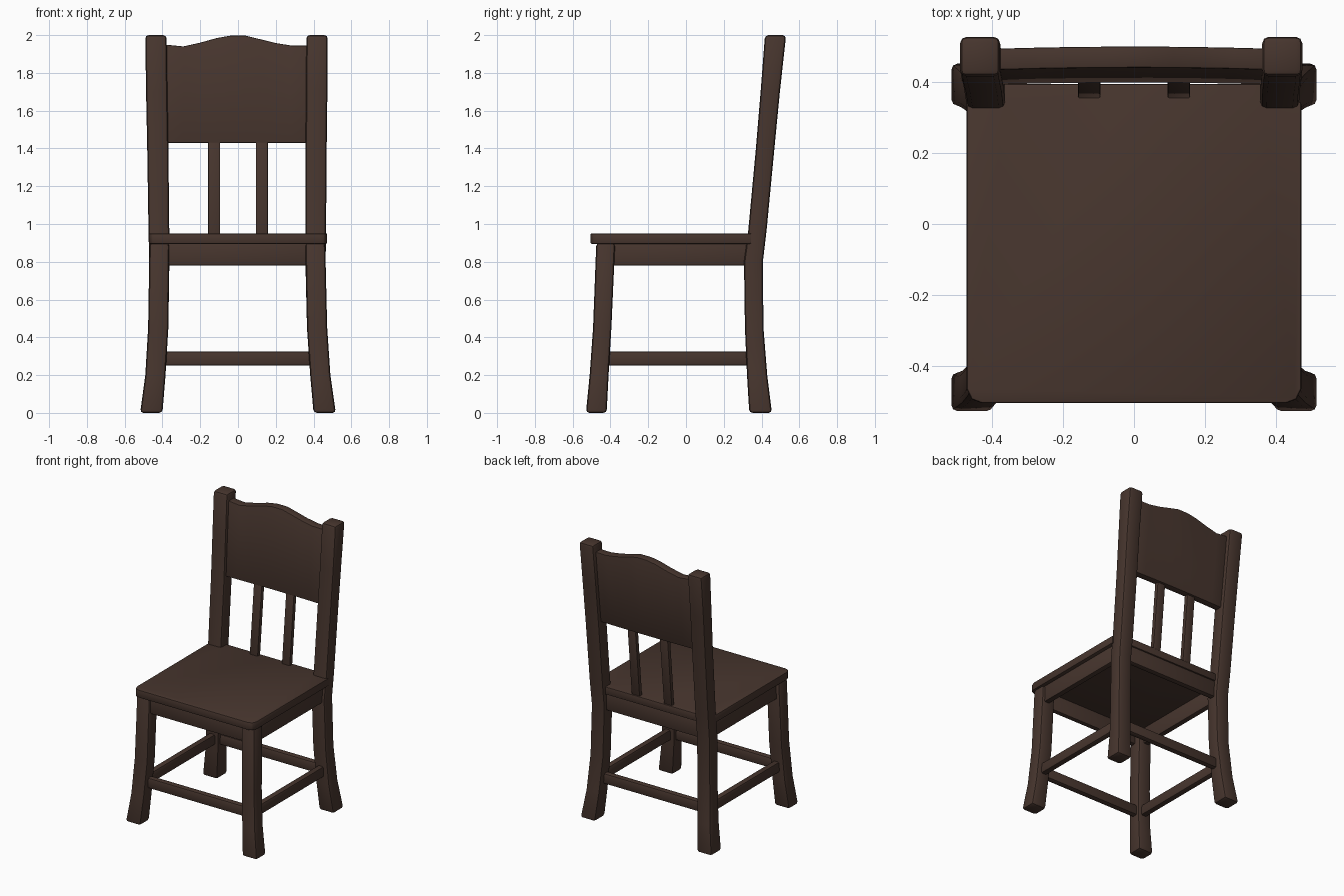
import bpy
import bmesh

cube = bpy.data.objects.get("Cube")
if cube:
    bpy.data.objects.remove(cube, do_unlink=True)

wood = bpy.data.materials.new("dark_brown_wood")
wood.use_nodes = True
COLOUR = (0.063, 0.036, 0.027, 1)
wood.diffuse_color = COLOUR
bsdf = wood.node_tree.nodes["Principled BSDF"]
bsdf.inputs["Base Color"].default_value = COLOUR
bsdf.inputs["Roughness"].default_value = 0.7


def loft(name, rings, bevel=0.0, angle=35):
    """Skin a stack of matching closed rings and cap both ends."""
    bm = bmesh.new()
    loops = [[bm.verts.new(p) for p in ring] for ring in rings]
    n = len(loops[0])
    for low, high in zip(loops, loops[1:]):
        for i in range(n):
            j = (i + 1) % n
            bm.faces.new((low[i], low[j], high[j], high[i]))
    bm.faces.new(loops[0][::-1])
    bm.faces.new(loops[-1])
    bmesh.ops.recalc_face_normals(bm, faces=bm.faces)
    if bevel:
        sharp = [e for e in bm.edges if e.calc_face_angle(0) > 0.7]
        bmesh.ops.bevel(bm, geom=sharp, offset=bevel, segments=2,
                        profile=0.5, affect='EDGES')
    mesh = bpy.data.meshes.new(name)
    bm.to_mesh(mesh)
    bm.free()
    mesh.materials.append(wood)
    obj = bpy.data.objects.new(name, mesh)
    bpy.context.collection.objects.link(obj)
    bpy.ops.object.select_all(action='DESELECT')
    obj.select_set(True)
    bpy.context.view_layer.objects.active = obj
    bpy.ops.object.shade_smooth_by_angle(angle=angle * 0.01745)
    return obj


def rect(z, x0, x1, y0, y1):
    return [(x0, y0, z), (x1, y0, z), (x1, y1, z), (x0, y1, z)]


def box(name, x0, x1, y0, y1, z0, z1, bevel=0.006):
    return loft(name, [rect(z0, x0, x1, y0, y1), rect(z1, x0, x1, y0, y1)], bevel)


# Flared front legs and leaning back posts: z, inner x, outer x, front y, back y
FRONT = [(0, .40, .518, -.53, -.42), (.2, .383, .49, -.51, -.41),
         (.45, .367, .474, -.492, -.395), (.9, .36, .465, -.475, -.375)]
BACK = [(0, .40, .518, .335, .455), (.2, .383, .49, .323, .43),
        (.45, .367, .474, .312, .41), (.8, .36, .467, .307, .407),
        (.97, .36, .47, .33, .427), (1.4, .363, .475, .37, .468),
        (1.7, .367, .48, .395, .497), (2.0, .37, .483, .418, .53)]
for side, s in (("left", 1), ("right", -1)):
    for name, table in (("front_leg", FRONT), ("back_post", BACK)):
        rings = []
        for z, xi, xo, y0, y1 in table:
            drift = -0.004 * z
            rings.append(rect(z, s * xi + drift, s * xo + drift, y0, y1))
        loft(f"{side}_{name}", rings, bevel=0.018)

# Seat: rounded front corners, notched around the back posts
half = [(0, -.505), (.43, -.505), (.458, -.495), (.472, -.465),
        (.472, .345), (.37, .345), (.37, .395), (0, .395)]
outline = half + [(-x, y) for x, y in half[-2:0:-1]]
loft("seat", [[(x, y, z) for x, y in outline] for z in (.895, .95)], bevel=0.006)

# Apron frame under the seat
box("front_apron", -.37, .37, -.46, -.425, .78, .9)
box("back_apron", -.37, .37, .345, .385, .78, .9)
# Low stretchers
box("front_stretcher", -.39, .39, -.47, -.425, .25, .325, 0.012)
box("back_stretcher", -.39, .39, .34, .385, .25, .325, 0.012)
for side, s in (("left", 1), ("right", -1)):
    box(f"{side}_apron", s * .405, s * .445, -.39, .33, .78, .9)
    box(f"{side}_stretcher", s * .405, s * .45, -.42, .33, .25, .325, 0.012)

# Two leaning back slats
for side, s in (("left", 1), ("right", -1)):
    x0, x1 = s * .095, s * .158
    loft(f"{side}_back_slat", [rect(.94, x0, x1, .355, .385),
                               rect(1.46, x0, x1, .405, .435)], 0.004)

# Crested back panel: swept across x, leaning back with height
CREST = [(-.39, 1.95), (-.29, 1.94), (-.2, 1.96), (-.11, 1.985), (-.04, 1.997),
         (.04, 1.997), (.11, 1.98), (.2, 1.958), (.28, 1.945), (.385, 1.945)]
panel = []
for x, top in CREST:
    bow = 0.006 * (1 - (x / .39) ** 2)
    f0, f1 = .393 + bow, .435 + bow
    panel.append([(x, f0, 1.43), (x, f0 + .05, 1.43),
                  (x, f1 + .06, top), (x, f1, top)])
loft("back_panel", panel, 0.005)
